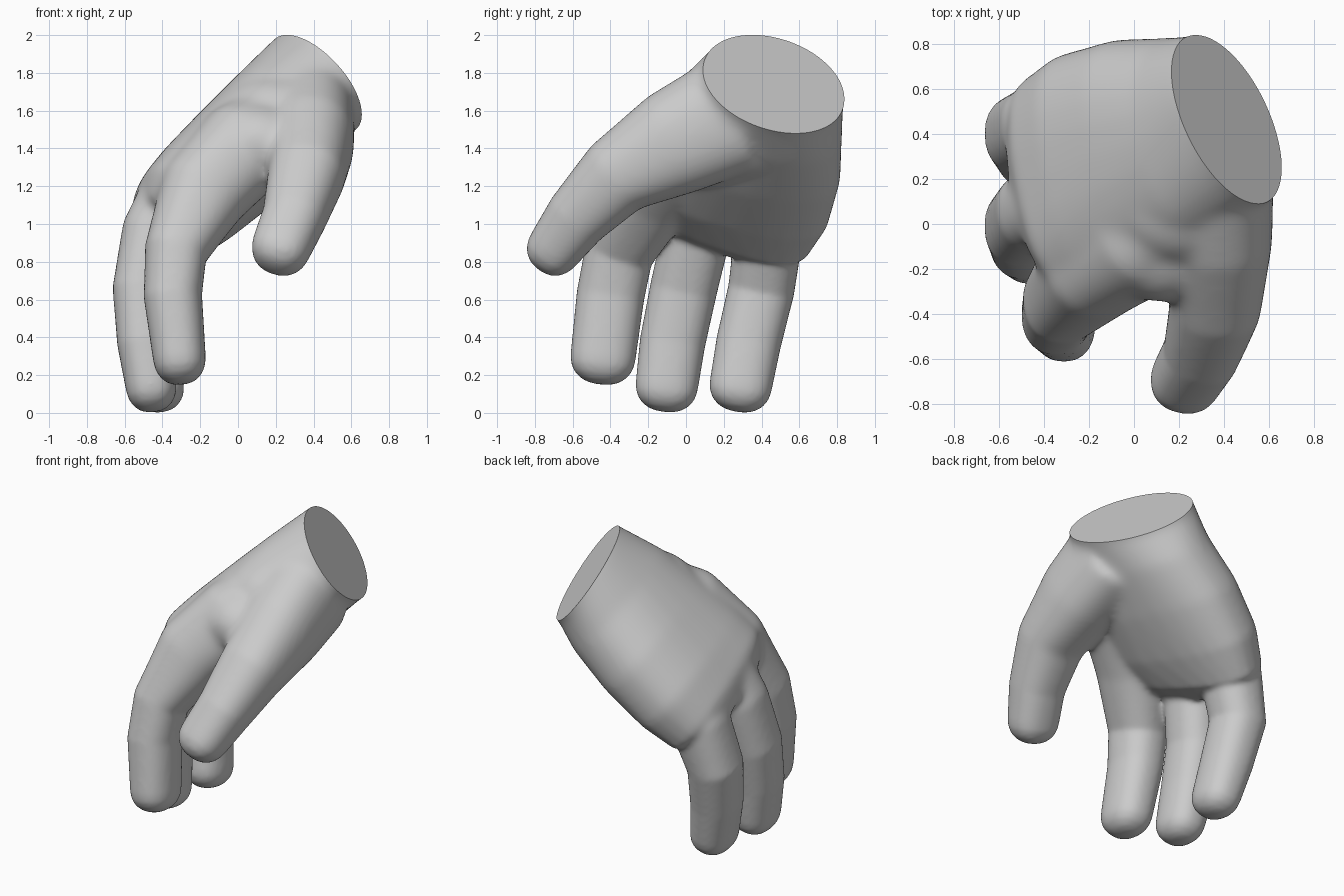
import bpy, bmesh, math
from mathutils import Vector

if "Cube" in bpy.data.objects:
    bpy.data.objects.remove(bpy.data.objects["Cube"])

SEG = 28
# wrist ellipse: centre and two conjugate half-diameters
WRIST_C = Vector((0.41, 0.463, 1.742))
WRIST_U = Vector((-0.14, 0.375, -0.075))
WRIST_V = Vector((-0.203, 0.0, 0.25))
WRIST_N = WRIST_U.cross(WRIST_V).normalized()

bm = bmesh.new()


def ring(c, u, v, a, b, power=2.0):
    """Superellipse ring of vertices around c."""
    out = []
    for i in range(SEG):
        t = 2 * math.pi * i / SEG
        cu, sv = math.cos(t), math.sin(t)
        x = math.copysign(abs(cu) ** (2 / power), cu) * a
        y = math.copysign(abs(sv) ** (2 / power), sv) * b
        out.append(bm.verts.new(Vector(c) + u * x + v * y))
    return out


def loft(rings):
    """Skin a row of rings into a closed solid."""
    faces = [bm.faces.new(rings[0][::-1]), bm.faces.new(rings[-1])]
    for r0, r1 in zip(rings, rings[1:]):
        for i in range(SEG):
            j = (i + 1) % SEG
            faces.append(bm.faces.new((r0[i], r0[j], r1[j], r1[i])))
    bmesh.ops.recalc_face_normals(bm, faces=faces)


def digit(points, side):
    """Finger from (x, y, z, side radius, depth radius) stations with a blunt tip."""
    pos = [Vector(p[:3]) for p in points]
    rings = []
    for i, p in enumerate(points):
        t = (pos[min(i + 1, len(pos) - 1)] - pos[max(i - 1, 0)]).normalized()
        u = (side - t * side.dot(t)).normalized()
        rings.append(ring(pos[i], u, t.cross(u), p[3], p[4], 2.3))
    a, b = points[-1][3:]
    for k in (20, 40, 60, 75, 86):
        s, c = math.sin(math.radians(k)), math.cos(math.radians(k)) ** 0.8
        rings.append(ring(pos[-1] + t * s * b, u, t.cross(u), a * c, b * c, 2.3))
    loft(rings)


def blob(c, r):
    """Ellipsoid filler."""
    for v in bmesh.ops.create_uvsphere(bm, u_segments=24, v_segments=16, radius=1)["verts"]:
        v.co = Vector([c[i] + v.co[i] * r[i] for i in range(3)])


# palm: centre, half width, half thickness, squareness, sideways tilt
pv = Vector((-0.69, -0.05, 0.72)).normalized()
palm = [ring(WRIST_C + WRIST_N * 0.3, WRIST_U, WRIST_V, 1.0, 1.0),
        ring(WRIST_C, WRIST_U, WRIST_V, 1.0, 1.0)]
for c, a, b, p, tilt in [((0.24, 0.385, 1.575), 0.46, 0.325, 2.2, -0.2),
                         ((0.025, 0.315, 1.375), 0.525, 0.315, 2.4, -0.2),
                         ((-0.20, 0.24, 1.175), 0.54, 0.29, 2.5, -0.24),
                         ((-0.35, 0.175, 1.045), 0.51, 0.25, 2.5, -0.32),
                         ((-0.44, 0.15, 0.96), 0.40, 0.16, 2.3, -0.32)]:
    pu = Vector((-0.18, 0.95, tilt)).normalized()
    palm.append(ring(c, pu, pv, a, b, p))
loft(palm)

# three fingers
Y, X = Vector((0, 1, 0)), Vector((1, 0, 0))
digit([(0.20, 0.15, 1.52, 0.27, 0.24), (0.02, -0.05, 1.39, 0.28, 0.26),
       (-0.19, -0.20, 1.16, 0.24, 0.24),
       (-0.33, -0.355, 0.85, 0.185, 0.167), (-0.345, -0.40, 0.62, 0.18, 0.155),
       (-0.31, -0.44, 0.29, 0.173, 0.14)], Y)
digit([(-0.30, 0.10, 1.15, 0.19, 0.22), (-0.44, 0.055, 0.95, 0.182, 0.18),
       (-0.50, -0.014, 0.65, 0.178, 0.165), (-0.49, -0.072, 0.37, 0.174, 0.15),
       (-0.46, -0.102, 0.14, 0.166, 0.135)], Y)
digit([(-0.28, 0.45, 1.10, 0.19, 0.22), (-0.42, 0.435, 0.92, 0.182, 0.185),
       (-0.50, 0.398, 0.65, 0.176, 0.165), (-0.465, 0.331, 0.37, 0.172, 0.15),
       (-0.42, 0.289, 0.14, 0.166, 0.135)], Y)

# thumb
digit([(0.38, 0.25, 1.58, 0.24, 0.32), (0.38, -0.07, 1.425, 0.235, 0.285),
       (0.36, -0.37, 1.25, 0.205, 0.212), (0.295, -0.58, 1.03, 0.168, 0.17),
       (0.23, -0.69, 0.88, 0.157, 0.148)], X)

# web of skin between thumb and first finger, and the flesh above it
blob((0.12, -0.06, 1.43), (0.27, 0.29, 0.22))
blob((0.20, 0.10, 1.57), (0.30, 0.28, 0.22))

mesh = bpy.data.meshes.new("hand")
bm.to_mesh(mesh)
bm.free()
hand = bpy.data.objects.new("hand", mesh)
bpy.context.collection.objects.link(hand)
bpy.context.view_layer.objects.active = hand
hand.select_set(True)

# blend the parts into one skin
rm = hand.modifiers.new("blend", 'REMESH')
rm.mode = 'VOXEL'
rm.voxel_size = 0.014
bpy.ops.object.modifier_apply(modifier="blend")

# soften the palm strongly, the fingers only a little
group = hand.vertex_groups.new(name="palm")
for v in hand.data.vertices:
    w = min(1.0, max(0.0, (v.co.z - 0.85) / 0.35))
    if v.co.y < -0.4:
        w *= max(0.0, 1 + (v.co.y + 0.4) / 0.15)
    group.add([v.index], w, 'REPLACE')
for name, steps, vg in (("soften", 10, ""), ("soften_palm", 60, "palm")):
    sm = hand.modifiers.new(name, 'SMOOTH')
    sm.factor = 0.5
    sm.iterations = steps
    sm.vertex_group = vg
    bpy.ops.object.modifier_apply(modifier=name)

# flat wrist cut
bm = bmesh.new()
bm.from_mesh(hand.data)
bmesh.ops.bisect_plane(bm, geom=bm.verts[:] + bm.edges[:] + bm.faces[:],
                       plane_co=WRIST_C, plane_no=WRIST_N, clear_outer=True)
bmesh.ops.holes_fill(bm, edges=[e for e in bm.edges if e.is_boundary], sides=0)
bm.to_mesh(hand.data)
bm.free()
bpy.ops.object.shade_smooth_by_angle(angle=math.radians(35))

grey = bpy.data.materials.new("light grey")
grey.diffuse_color = (0.6, 0.6, 0.6, 1)
grey.use_nodes = True
grey.node_tree.nodes["Principled BSDF"].inputs["Base Color"].default_value = grey.diffuse_color
hand.data.materials.clear()
hand.data.materials.append(grey)
